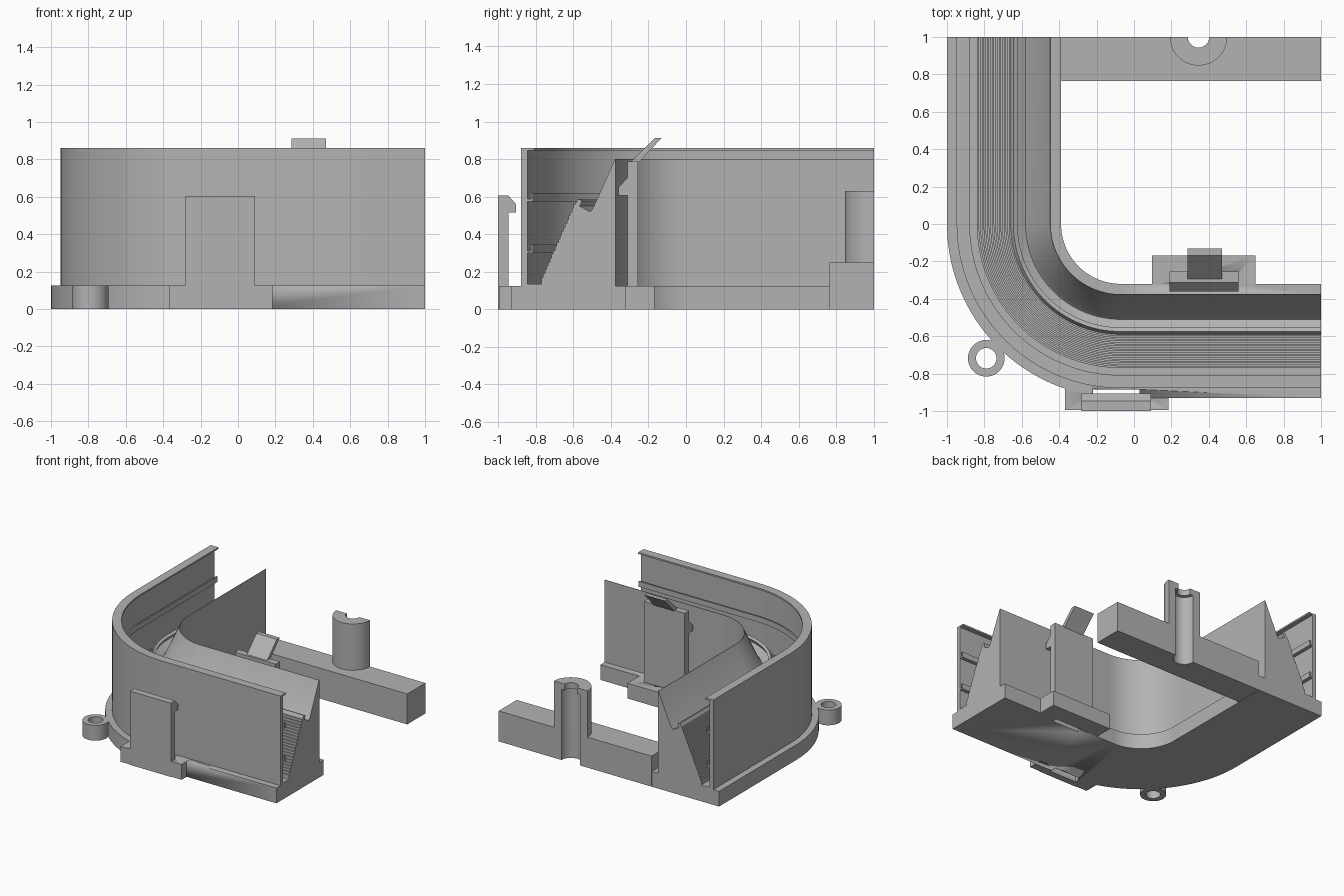
import bpy, bmesh
from math import sin, cos, pi

if "Cube" in bpy.data.objects:
    bpy.data.objects.remove(bpy.data.objects["Cube"])

grey = bpy.data.materials.new("plain grey")
grey.use_nodes = True
grey.diffuse_color = (0.45, 0.45, 0.45, 1)
grey.node_tree.nodes["Principled BSDF"].inputs["Base Color"].default_value = (0.45, 0.45, 0.45, 1)


def sweep(name, profile, frames, closed=False):
    """Carry an (offset, height) profile through frames of (origin, direction)."""
    bm = bmesh.new()
    rings = [[bm.verts.new((ox + r * dx, oy + r * dy, z)) for r, z in profile]
             for (ox, oy), (dx, dy) in frames]
    pairs = list(zip(rings, rings[1:]))
    if closed:
        pairs.append((rings[-1], rings[0]))
    else:
        bm.faces.new(rings[0])
        bm.faces.new(rings[-1])
    n = len(profile)
    for a, b in pairs:
        for i in range(n):
            j = (i + 1) % n
            bm.faces.new((a[i], a[j], b[j], b[i]))
    bmesh.ops.recalc_face_normals(bm, faces=bm.faces)
    mesh = bpy.data.meshes.new(name)
    bm.to_mesh(mesh)
    bm.free()
    mesh.materials.append(grey)
    obj = bpy.data.objects.new(name, mesh)
    bpy.context.collection.objects.link(obj)
    bpy.ops.object.select_all(action='DESELECT')
    obj.select_set(True)
    bpy.context.view_layer.objects.active = obj
    bpy.ops.object.shade_smooth_by_angle()
    return obj


def arc(center, start, end, steps):
    angles = [start + (end - start) * i / steps for i in range(steps + 1)]
    return [(center, (cos(a), sin(a))) for a in angles]


def prism(name, profile, x0, x1):
    """Extrude a (y, z) profile along x."""
    return sweep(name, profile, [((x0, 0), (0, 1)), ((x1, 0), (0, 1))])


def box(name, x0, x1, y0, y1, z0, z1):
    return prism(name, [(y0, z0), (y1, z0), (y1, z1), (y0, z1)], x0, x1)


def cut(obj, cutter):
    mod = obj.modifiers.new("cut", 'BOOLEAN')
    mod.operation = 'DIFFERENCE'
    mod.solver = 'EXACT'
    mod.object = cutter
    bpy.context.view_layer.objects.active = obj
    bpy.ops.object.modifier_apply(modifier=mod.name)


# Curved channel: base, outer wall with inner ledges, stepped wedge
BASE = 0.125
outline = [(0.32, 0), (0.93, 0), (0.93, BASE), (0.878, BASE), (0.878, 0.86),
           (0.808, 0.86), (0.808, 0.847), (0.845, 0.847)]
for z in (0.575, 0.30):
    outline += [(0.845, z + 0.012), (0.826, z + 0.012), (0.826, z + 0.045),
                (0.815, z + 0.045), (0.815, z), (0.845, z)]
outline += [(0.845, 0.135), (0.77, 0.135)]
STEPS = 20
for i in range(STEPS):
    r = 0.77 - 0.18 * i / STEPS
    z = 0.15 + 0.41 * (i + 1) / STEPS
    outline += [(r, z), (r - 0.18 / STEPS, z)]
outline += [(0.575, 0.588), (0.553, 0.578), (0.566, 0.55), (0.51, 0.52), (0.497, 0.535),
            (0.378, 0.80), (0.375, 0.80), (0.375, BASE), (0.32, BASE)]
turn = (-0.07, 0)
path = [((1, 0), (0, -1))] + arc(turn, -pi / 2, -pi, 36) + [((-0.07, 1), (-1, 0))]
channel = sweep("curved_channel", outline, path)

# Front snap clip on its flange
flange = box("front_flange", -0.37, 0.185, -0.995, -0.87, 0, BASE)
prism("front_clip", [(-1, 0), (-0.945, 0), (-0.945, 0.515), (-0.905, 0.515),
                     (-0.905, 0.56), (-0.945, 0.605), (-1, 0.605)], -0.28, 0.09)

# Inner snap clip with hook and slanted release tab
inner_base = box("inner_clip_base", 0.095, 0.65, -0.325, -0.168, 0, BASE)
prism("inner_clip", [(-0.255, 0.1), (-0.255, 0.787), (-0.312, 0.787), (-0.312, 0.70),
                     (-0.36, 0.65), (-0.36, 0.605), (-0.312, 0.605), (-0.312, 0.1)],
      0.19, 0.56)
prism("release_tab", [(-0.30, 0.78), (-0.255, 0.78), (-0.13, 0.912), (-0.168, 0.912)],
      0.285, 0.47)

# Slots through the base under both hooks
front_slot = box("front_slot_cutter", -0.22, 0.03, -0.945, -0.885, -0.1, 0.3)
inner_slot = box("inner_slot_cutter", 0.25, 0.50, -0.358, -0.315, -0.1, 0.3)
cut(channel, front_slot)
cut(channel, inner_slot)
cut(flange, front_slot)
cut(inner_base, inner_slot)

# Rear bar with a half-round bore
bar = box("rear_bar", -0.387, 1, 0.765, 1, 0, 0.25)
post_center = (0.345, 1)
bore = sweep("bore_cutter", [(0, -0.1), (0.085, -0.1), (0.085, 0.4), (0, 0.4)],
             [(post_center, (1, 0)), (post_center, (0, -1))])
bpy.data.objects.remove(bore)
bpy.ops.mesh.primitive_cylinder_add(vertices=48, radius=0.085, depth=1, location=(0.345, 1, 0.2))
bore = bpy.context.object
cut(bar, bore)

for helper in (front_slot, inner_slot, bore):
    bpy.data.objects.remove(helper)

# Half-round screw post on the bar, narrowed at the top
sweep("screw_post", [(0.085, 0.25), (0.153, 0.25), (0.153, 0.63), (0.057, 0.63),
                     (0.057, 0.58), (0.085, 0.58)], arc(post_center, pi, 2 * pi, 24))

# Corner screw ring
sweep("screw_ring", [(0.055, 0), (0.098, 0), (0.098, BASE), (0.055, BASE)],
      arc((-0.79, -0.718), 0, 2 * pi, 40)[:-1], closed=True)
